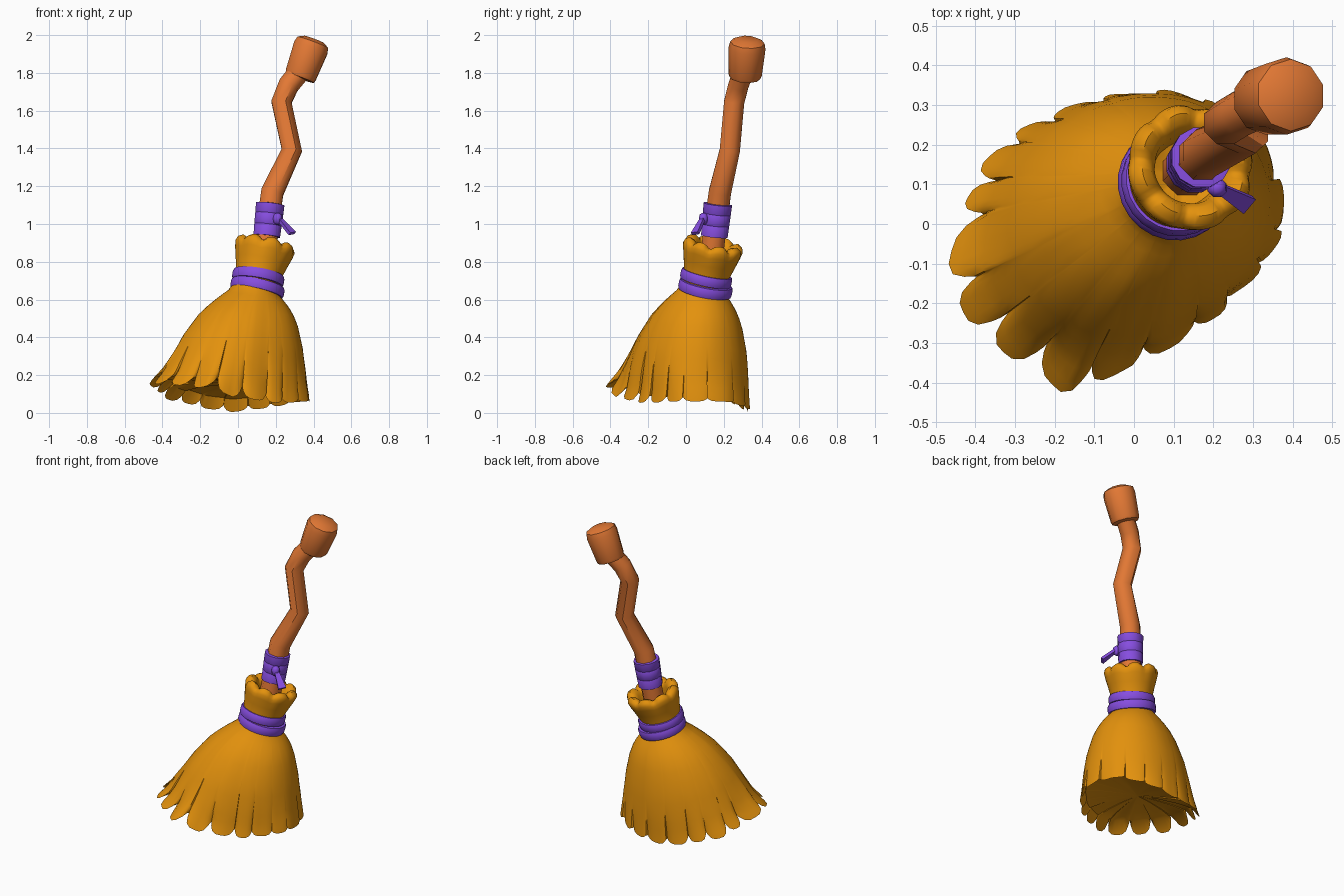
import bpy, bmesh, math, random
from mathutils import Vector

if "Cube" in bpy.data.objects:
    bpy.data.objects.remove(bpy.data.objects["Cube"])

random.seed(4)
TAU = math.tau


def material(name, rgb):
    m = bpy.data.materials.new(name)
    m.diffuse_color = (*rgb, 1)
    m.use_nodes = True
    m.node_tree.nodes["Principled BSDF"].inputs["Base Color"].default_value = m.diffuse_color
    return m


STRAW = material("golden straw", (0.77, 0.285, 0.004))
WOOD = material("orange wood", (0.77, 0.19, 0.035))
CLOTH = material("purple cloth", (0.24, 0.075, 0.74))


def loft(name, rows, mat, angle=35, cap=True):
    """Join rings of points into one skin, optionally closing both ends."""
    bm = bmesh.new()
    rings = [[bm.verts.new(p) for p in row] for row in rows]
    n = len(rings[0])
    for a, b in zip(rings, rings[1:]):
        for i in range(n):
            j = (i + 1) % n
            bm.faces.new((a[i], a[j], b[j], b[i]))
    if cap:
        bm.faces.new(rings[0])
        bm.faces.new(rings[-1])
    bmesh.ops.recalc_face_normals(bm, faces=bm.faces)
    me = bpy.data.meshes.new(name)
    bm.to_mesh(me)
    bm.free()
    me.materials.append(mat)
    ob = bpy.data.objects.new(name, me)
    bpy.context.collection.objects.link(ob)
    bpy.ops.object.select_all(action='DESELECT')
    ob.select_set(True)
    bpy.context.view_layer.objects.active = ob
    bpy.ops.object.shade_smooth_by_angle(angle=math.radians(angle))
    return ob


def ring(centre, axis, r, n, shape=None):
    """Ring of points around an axis, without twist; shape(angle) gives (radius factor, lift)."""
    z = Vector(axis).normalized()
    x = (Vector((1, 0, 0)) - z * z.x).normalized()
    y = z.cross(x)
    pts = []
    for i in range(n):
        a = TAU * (i + .5) / n
        k, lift = shape(a) if shape else (1, 0)
        pts.append(Vector(centre) + (x * math.cos(a) + y * math.sin(a)) * r * k + z * lift)
    return pts


def lathe(name, origin, axis, profile, n, mat, angle=40, closed=False):
    d = Vector(axis).normalized()
    prof = profile + profile[:1] if closed else profile
    return loft(name, [ring(Vector(origin) + d * h, axis, r, n) for r, h in prof], mat, angle, not closed)


def interp(table, x, col=1):
    for a, b in zip(table, table[1:]):
        if x <= b[0]:
            return a[col] + (b[col] - a[col]) * (x - a[0]) / (b[0] - a[0])
    return table[-1][col]


# Crooked handle
path = [Vector(p) for p in [(.13, .13, .78), (.158, .157, 1.0), (.182, .18, 1.17), (.285, .232, 1.39),
                            (.230, .255, 1.645), (.268, .278, 1.735), (.345, .312, 1.83)]]
radii = [.065, .065, .064, .058, .058, .058, .058]
rows = []
for i, p in enumerate(path):
    before = (p - path[max(i - 1, 0)]).normalized()
    after = (path[min(i + 1, len(path) - 1)] - p).normalized()
    rows.append(ring(p, before + after, radii[i], 8))
loft("handle", rows, WOOD, 46)

# Blunt knob at the tip
lathe("handle_knob", (.326, .312, 1.772), (.37, .07, 1),
      [(.06, 0), (.082, .003), (.088, .018), (.098, .17), (.091, .202), (.055, .22)], 10, WOOD)

# Cloth sleeve wrapped round the handle, with knot and tail
lathe("handle_wrap", (.152, .15, .935), (.11, .11, 1),
      [(.06, 0), (.073, 0), (.075, .057), (.073, .06), (.075, .063), (.077, .117), (.075, .12),
       (.077, .123), (.078, .172), (.06, .175)], 12, CLOTH)
lathe("wrap_knot", (.208, .092, .998), (.05, 0, 1),
      [(.01, 0), (.022, .01), (.026, .03), (.022, .05), (.01, .06)], 8, CLOTH, 60)
start, end = Vector((.212, .092, 1.035)), Vector((.288, .048, .95))
side = Vector((.5, .6, .1)).normalized()
thick = (end - start).cross(side).normalized()
loft("wrap_tail", [[p + side * (sx * w) + thick * (sy * .009)
                    for sx, sy in ((-1, -1), (1, -1), (1, 1), (-1, 1))]
                   for p, w in ((start, .012), (start.lerp(end, .5), .018), (end, .024))], CLOTH)

# Two cloth bands round the neck
TILT = (.21, .21, 1)
for name, origin, r, axis in (("neck_band_lower", (.103, .103, .662), .145, (.22, .19, 1)),
                              ("neck_band_upper", (.107, .107, .716), .139, (.17, .22, 1))):
    lathe(name, origin, axis, [(r - .03, -.028), (r - .004, -.026), (r, -.012), (r, .012),
                               (r - .006, .026), (r - .03, .028)], 24, CLOTH, closed=True)


# Gathered straw collar above the bands: eight puffy petals
def petals(k):
    def shape(a):
        puff = abs(math.sin(4 * a + .4)) ** .5 - .75
        return 1 + .10 * k * puff, .03 * k * puff
    return shape


collar = [(.118, -.06, 0), (.124, .05, 0), (.140, .11, .1), (.154, .16, .5), (.159, .187, .9),
          (.152, .207, 1), (.13, .218, 1.3), (.106, .208, 1.3), (.09, .18, 1), (.08, .12, .3), (.03, .10, 0)]
lean_axis = Vector((.235, .235, 1)).normalized()
loft("straw_collar", [ring(Vector((.1, .1, .695)) + lean_axis * h, TILT, r, 64, petals(k))
                      for r, h, k in collar], STRAW, 45)

# Straw skirt: leaning bell with overlapping lobed strands
# rim table: direction in degrees, radius, height
RIM = [(0, .41, .06), (30, .415, .06), (60, .37, .025), (90, .325, .005), (120, .325, .022),
       (150, .37, .07), (180, .41, .125), (198, .46, .165), (212, .45, .16), (225, .445, .15),
       (240, .43, .13), (252, .455, .135), (270, .37, .08), (300, .325, .055), (330, .34, .055), (360, .41, .06)]
FLARE = [(0, 0), (.06, .05), (.12, .15), (.2, .275), (.3, .41), (.5, .60), (.7, .74), (.88, .87), (1, 1)]
BULGE = [(0, 0), (.06, .22), (.12, .41), (.2, .58), (.3, .72), (.5, .88), (.7, .95), (.88, .98), (1, 1)]
N = 18
strands = []                     # start angle, width, gap start, end length
edges = [TAU * (i + random.uniform(-.25, .25)) / N for i in range(N)]
for i in range(N):
    nxt = edges[(i + 1) % N] + (TAU if i == N - 1 else 0)
    strands.append((edges[i], nxt - edges[i], random.uniform(.5, .8), random.uniform(-.02, .02)))
columns = [(a + w * u, u, gap, ext) for a, w, gap, ext in strands
           for u in (.01, .06, .16, .32, .5, .68, .84, .94, .99)]


def skirt_point(col, t, lobed=True):
    a, u, gap, ext = col
    lean = .5 + .5 * math.cos(a - math.radians(220))
    deg = math.degrees(a) % 360
    # smooth outline on the body, exact outline at the tips
    soft = sum(interp(RIM, (deg + d) % 360) for d in range(-30, 31, 10)) / 7
    mix = min(1, max(0, (t - .45) / .5))
    r = soft + (interp(RIM, deg) - soft) * mix * mix
    rim = Vector((-.03 + r * math.cos(a), r * math.sin(a), interp(RIM, deg, 2)))
    nx, ny = .092 + .118 * math.cos(a), .092 + .118 * math.sin(a)
    neck = Vector((nx, ny, .655 - .21 * (nx - .092) - .21 * (ny - .092)))
    e = abs(2 * u - 1) ** 4 if lobed else 0
    t *= 1 + ext * lean - e * (.03 + .09 * lean)
    s = lean * interp(FLARE, t) + (1 - lean) * interp(BULGE, t)
    if t > 1:
        s += (t - 1) * lean
    p = neck.lerp(rim, s)
    p.z = neck.z + (rim.z - neck.z) * t
    # grooves and shingled overlap deepen towards the tips
    k = max(0, (t - gap) / (1 - gap)) if lobed else 0
    push = k * (-.02 * e * (.3 + lean) + .018 * (u - .5))
    return p + Vector((math.cos(a), math.sin(a), 0)) * push


levels = [0, .03, .06, .1, .15, .21, .3, .4, .5, .6, .7, .79, .87, .94, 1]
rows = [[skirt_point(c, t) for c in columns] for t in levels]
# shallow underside behind the strand tips
for t, scale in ((.9, .93), (.88, .7), (.86, .35), (.86, .03)):
    row = [skirt_point(c, t, False) for c in columns]
    rows.append([Vector((-.02 + (p.x + .02) * scale, .01 + (p.y - .01) * scale,
                         .15 + (p.z - .15) * scale)) for p in row])
loft("straw_skirt", rows, STRAW, 40)
